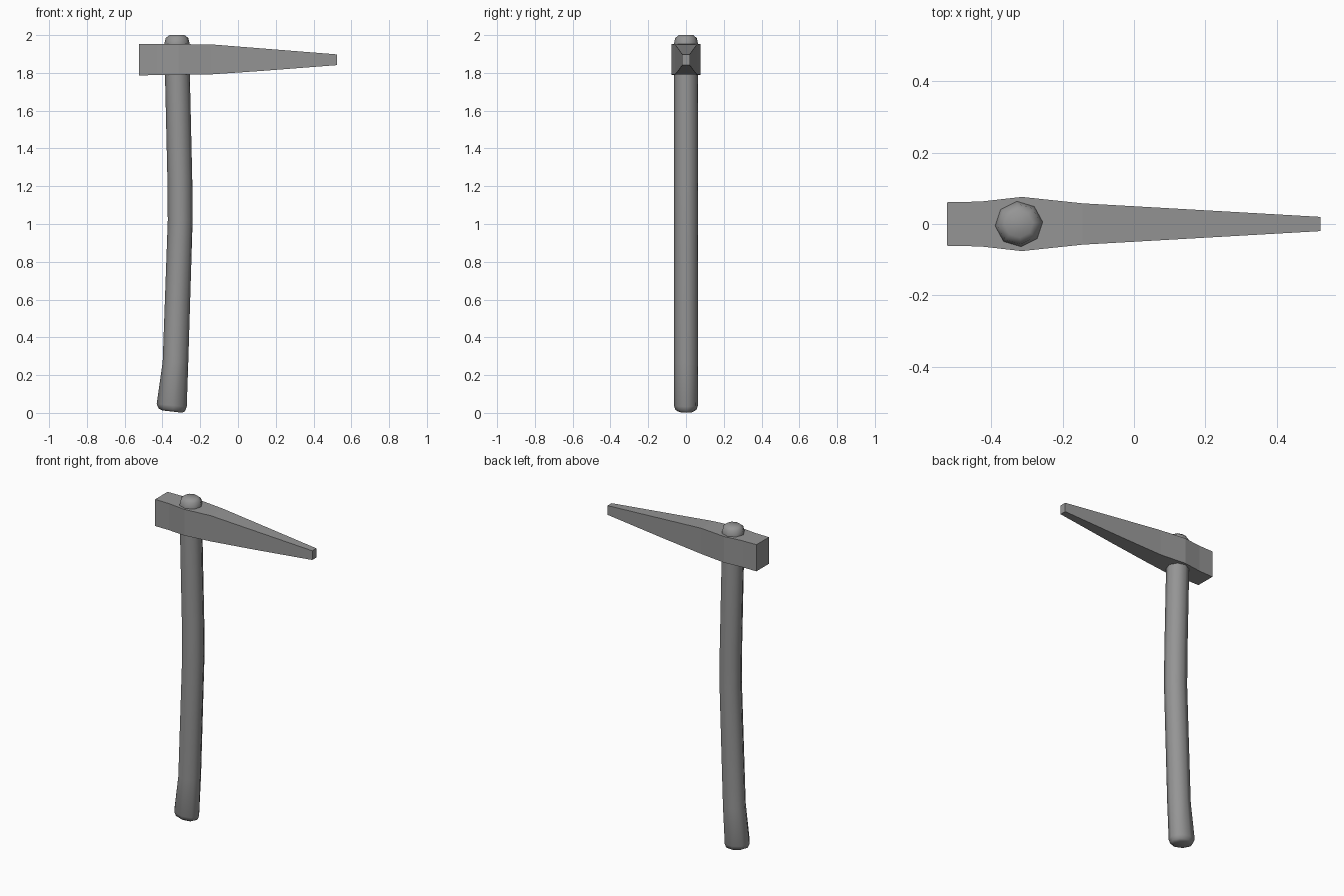
import bpy, bmesh
from math import cos, sin, pi, radians

cube = bpy.data.objects.get("Cube")
if cube:
    bpy.data.objects.remove(cube, do_unlink=True)

grey = bpy.data.materials.new("plain grey")
grey.use_nodes = True
colour = (0.3, 0.3, 0.3, 1)
grey.diffuse_color = colour
grey.node_tree.nodes["Principled BSDF"].inputs["Base Color"].default_value = colour


def loft(name, rings):
    """Skin a list of point rings and close both ends."""
    bm = bmesh.new()
    loops = [[bm.verts.new(p) for p in ring] for ring in rings]
    for a, b in zip(loops, loops[1:]):
        for i in range(len(a)):
            j = (i + 1) % len(a)
            bm.faces.new((a[i], a[j], b[j], b[i]))
    bm.faces.new(loops[0])
    bm.faces.new(loops[-1])
    bmesh.ops.recalc_face_normals(bm, faces=bm.faces)
    mesh = bpy.data.meshes.new(name)
    bm.to_mesh(mesh)
    bm.free()
    mesh.materials.append(grey)
    obj = bpy.data.objects.new(name, mesh)
    bpy.context.collection.objects.link(obj)
    return obj


def octagon(x, z, rx, ry, tilt=0):
    turn = radians(5)
    angles = [turn + i * pi / 4 for i in range(8)]
    return [(x + rx * cos(a), ry * sin(a), z + tilt * cos(a)) for a in angles]


def rectangle(x, half_width, low, high):
    return [(x, -half_width, low), (x, half_width, low),
            (x, half_width, high), (x, -half_width, high)]


# Bent eight-sided handle with a flared foot and rounded ends
handle = loft("handle", [octagon(*s) for s in (
    (-0.348, 0.007, 0.052, 0.040, -0.006),
    (-0.350, 0.016, 0.070, 0.056, -0.007),
    (-0.351, 0.040, 0.080, 0.064, -0.007),
    (-0.331, 0.270, 0.068, 0.064),
    (-0.306, 1.020, 0.066, 0.064),
    (-0.308, 1.240, 0.066, 0.064),
    (-0.321, 1.800, 0.066, 0.064),
    (-0.323, 1.955, 0.067, 0.064),
    (-0.323, 1.985, 0.060, 0.057),
    (-0.323, 2.000, 0.040, 0.038))])

# Tapering head: square hammer end, swollen eye, long pick
head = loft("pick_head", [rectangle(*s) for s in (
    (-0.525, 0.061, 1.787, 1.952),
    (-0.430, 0.063, 1.788, 1.952),
    (-0.315, 0.076, 1.790, 1.952),
    (-0.145, 0.058, 1.792, 1.951),
    (0.120, 0.043, 1.810, 1.930),
    (0.523, 0.020, 1.841, 1.898))])

# Smooth the handle, keep the head flat
bpy.ops.object.select_all(action="DESELECT")
handle.select_set(True)
bpy.context.view_layer.objects.active = handle
bpy.ops.object.shade_smooth_by_angle(angle=radians(60))
